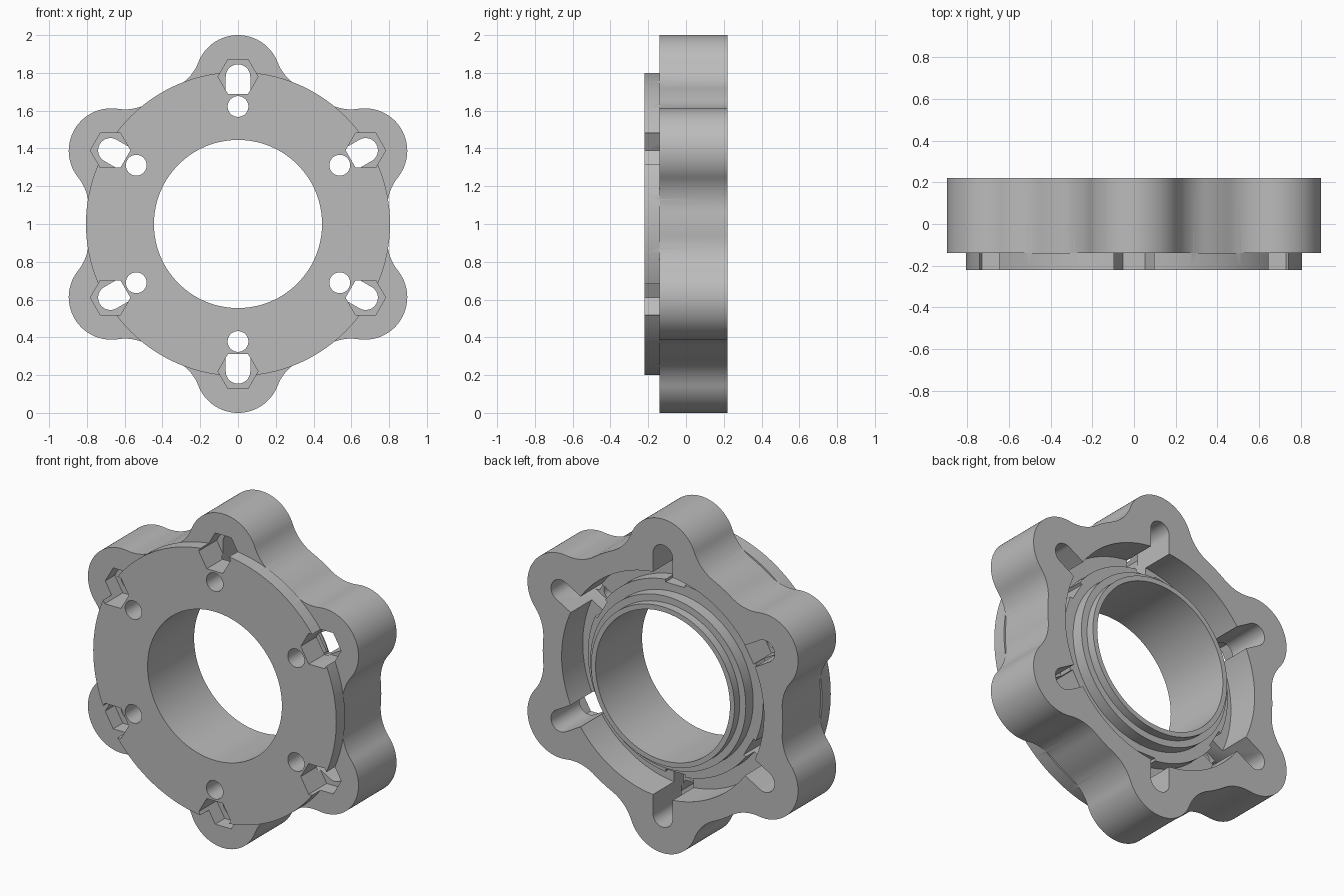
import bpy, bmesh
from math import sin, cos, tau, acos, atan2, radians, hypot

cube = bpy.data.objects.get("Cube")
if cube:
    bpy.data.objects.remove(cube)

grey = bpy.data.materials.new("plain grey")
grey.use_nodes = True
COLOR = (0.5, 0.5, 0.5, 1)
grey.diffuse_color = COLOR
grey.node_tree.nodes["Principled BSDF"].inputs["Base Color"].default_value = COLOR

BACK, BODY_FRONT, DISC_FRONT = 0.22, -0.14, -0.22
SPOKES = [radians(30 + 60 * i) for i in range(6)]


def finish(name, bm):
    bmesh.ops.recalc_face_normals(bm, faces=bm.faces)
    mesh = bpy.data.meshes.new(name)
    bm.to_mesh(mesh)
    bm.free()
    mesh.materials.append(grey)
    obj = bpy.data.objects.new(name, mesh)
    bpy.context.collection.objects.link(obj)
    return obj


def prism(name, pts, y0, y1):
    """Extrude an outline in the x-z plane from y0 to y1."""
    bm = bmesh.new()
    rings = [[bm.verts.new((x, y, z + 1)) for x, z in pts] for y in (y0, y1)]
    for ring in rings:
        bm.faces.new(ring)
    n = len(pts)
    for i in range(n):
        j = (i + 1) % n
        bm.faces.new((rings[0][i], rings[0][j], rings[1][j], rings[1][i]))
    return finish(name, bm)


def lathe(name, profile, steps=128):
    """Spin a closed (radius, y) profile around the central axis."""
    bm = bmesh.new()
    rings = [[bm.verts.new((r * cos(tau * i / steps), y, 1 + r * sin(tau * i / steps)))
              for r, y in profile] for i in range(steps)]
    n = len(profile)
    for i in range(steps):
        a, b = rings[i], rings[(i + 1) % steps]
        for k in range(n):
            m = (k + 1) % n
            bm.faces.new((a[k], a[m], b[m], b[k]))
    return finish(name, bm)


def arc(cx, cz, r, a0, a1, steps):
    return [(cx + r * cos(a0 + (a1 - a0) * i / steps),
             cz + r * sin(a0 + (a1 - a0) * i / steps)) for i in range(steps + 1)]


def circle(r, cx=0, cz=0, n=48):
    return arc(cx, cz, r, 0, tau, n)[:-1]


def turn(pts, a):
    return [(x * cos(a) - z * sin(a), x * sin(a) + z * cos(a)) for x, z in pts]


def combine(target, tool, operation):
    mod = target.modifiers.new(operation, "BOOLEAN")
    mod.operation, mod.solver, mod.object = operation, "EXACT", tool
    bpy.context.view_layer.objects.active = target
    bpy.ops.object.modifier_apply(modifier=mod.name)
    bpy.data.objects.remove(tool)


# Six-lobed body outline: round lobes blended into a base circle by fillets
LOBE_R, LOBE_AT, BASE_R, FILLET = 0.225, 0.775, 0.795, 0.25
far, reach = BASE_R + FILLET, LOBE_R + FILLET
swing = acos((far ** 2 + LOBE_AT ** 2 - reach ** 2) / (2 * far * LOBE_AT))
fx, fz = far * cos(swing), far * sin(swing)
lean = atan2(fz, fx - LOBE_AT)
upper = arc(LOBE_AT, 0, LOBE_R, 0, lean, 18)
upper += arc(fx, fz, FILLET, lean - tau / 2, swing - tau / 2, 14)[1:] if lean - swing < tau / 4 else []
upper += arc(0, 0, BASE_R, swing, radians(30), 3)[1:]
lobe = [(x, -z) for x, z in reversed(upper[1:-1])] + upper
outline = [p for a in SPOKES for p in turn(lobe, a)]
body = prism("lobed_ring_body", outline, BODY_FRONT, BACK)

# Raised front disc
combine(body, prism("front_disc", circle(0.805, n=128), DISC_FRONT, BODY_FRONT + 0.002), "UNION")

# Central bore
combine(body, prism("bore_cutter", circle(0.445, n=128), -0.5, 0.5), "DIFFERENCE")

# Stepped annular channel in the back
channel = [(0.475, 0.3), (0.475, 0.17), (0.515, 0.17), (0.515, 0.10),
           (0.58, 0.10), (0.58, 0.02), (0.67, 0.02), (0.67, 0.3)]
combine(body, lathe("channel_cutter", channel), "DIFFERENCE")

# Bolt slots from the back, hexagonal pockets and pin holes from the front
slot = [(0.56, -0.065)] + arc(0.78, 0, 0.065, -tau / 4, tau / 4, 20) + [(0.56, 0.065)]
hexagon = arc(0.78, 0, 0.106, radians(30), radians(330), 5)
for a in SPOKES:
    combine(body, prism("slot_cutter", turn(slot, a), -0.07, 0.4), "DIFFERENCE")
    combine(body, prism("hex_cutter", turn(hexagon, a), -0.4, -0.05), "DIFFERENCE")
    combine(body, prism("pin_cutter", turn(circle(0.055, 0.622, n=32), a), -0.4, 0.4), "DIFFERENCE")

# Smooth the curved walls, keep the edges crisp
bpy.ops.object.select_all(action="DESELECT")
body.select_set(True)
bpy.context.view_layer.objects.active = body
bpy.ops.object.shade_smooth_by_angle(angle=radians(30))
